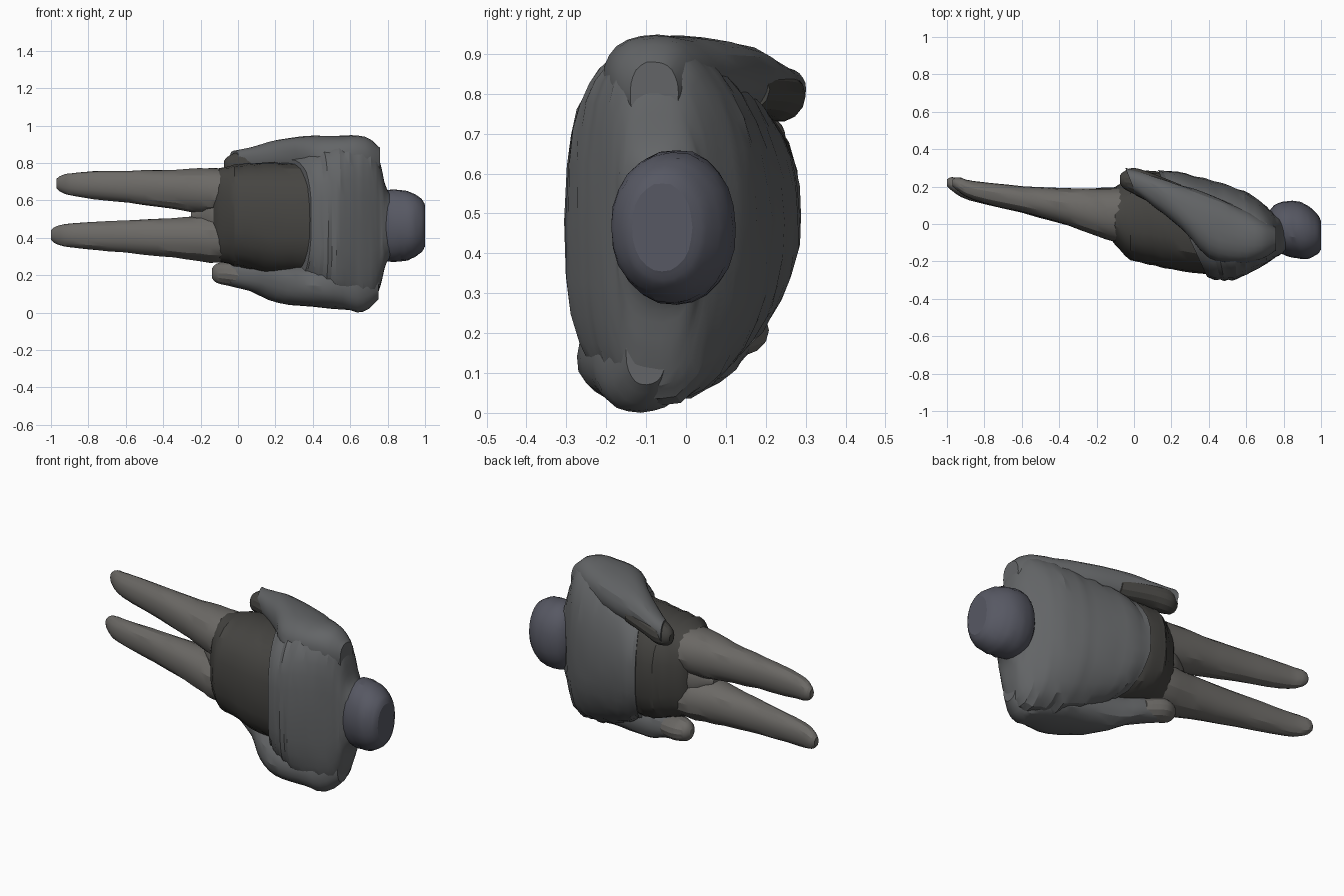
import bpy, bmesh, math, random

random.seed(4)


def material(name, rgb):
    m = bpy.data.materials.new(name)
    m.diffuse_color = (*rgb, 1)
    return m


CLOTH = material("grey_cloth", (0.125, 0.13, 0.135))
DARK = material("dark_cloth", (0.06, 0.058, 0.053))
LEG = material("warm_grey", (0.15, 0.143, 0.133))
HOOD = material("blue_grey", (0.095, 0.098, 0.125))


def smooth_steps(sections, steps):
    """Catmull-Rom interpolation between sections."""
    out = []
    last = len(sections) - 1
    for i in range(last):
        p = [sections[max(0, min(last, k))] for k in (i - 1, i, i + 1, i + 2)]
        for s in range(steps):
            t = s / steps
            out.append([0.5 * (2 * b + (c - a) * t + (2 * a - 5 * b + 4 * c - d) * t * t
                               + (3 * b - a - 3 * c + d) * t ** 3) for a, b, c, d in zip(*p)])
    out.append(list(sections[-1]))
    return out


def loft(name, sections, mat, power=2.0, front_power=None, segs=24, steps=3, crumple=0.0):
    """Sections: x, y centre, z centre, y radius, z radius, shear of x along y."""
    bm = bmesh.new()
    rings = []
    full = [tuple(s) + (0,) * (6 - len(s)) for s in sections]
    for x, yc, zc, ry, rz, shear in smooth_steps(full, steps):
        fold = 1 + random.uniform(-crumple, crumple)
        ring = []
        for k in range(segs):
            a = 2 * math.pi * k / segs
            c, s = math.cos(a), math.sin(a)
            p = front_power if front_power and c < 0 else power
            f = fold + random.uniform(-crumple, crumple)
            y = ry * f * math.copysign(abs(c) ** (2 / p), c)
            z = rz * f * math.copysign(abs(s) ** (2 / p), s)
            ring.append(bm.verts.new((x + shear * y, yc + y, zc + z)))
        rings.append(ring)
    for r, q in zip(rings, rings[1:]):
        for k in range(segs):
            n = (k + 1) % segs
            bm.faces.new((r[k], r[n], q[n], q[k]))
    bm.faces.new(rings[0])
    bm.faces.new(rings[-1])
    bmesh.ops.recalc_face_normals(bm, faces=bm.faces)
    me = bpy.data.meshes.new(name)
    bm.to_mesh(me)
    bm.free()
    me.materials.append(mat)
    me.shade_smooth()
    me.set_sharp_from_angle(angle=math.radians(22))
    ob = bpy.data.objects.new(name, me)
    bpy.context.collection.objects.link(ob)
    return ob


# Legs, lying along -x and rising slightly to the back at the feet
for name, z_tip, z_hip, dx in (("upper_leg", 0.69, 0.648, 0.03), ("lower_leg", 0.415, 0.394, 0.0)):
    rows = [(-1.0, 0.22, 0, 0.018, 0.025), (-0.97, 0.213, 0.05, 0.037, 0.047),
            (-0.88, 0.178, 0.15, 0.052, 0.067), (-0.6, 0.13, 0.4, 0.071, 0.087),
            (-0.35, 0.09, 0.75, 0.1, 0.106), (-0.15, 0.055, 1, 0.137, 0.126),
            (0.0, 0.04, 1, 0.15, 0.12)]
    loft(name, [(x + dx * (-x), y, z_tip + (z_hip - z_tip) * t, ry, rz)
                for x, y, t, ry, rz in rows], LEG, power=2.2, crumple=0.018, segs=18)

# Crotch joining the legs
loft("crotch", [(-0.25, 0.075, 0.515, 0.03, 0.03), (-0.2, 0.07, 0.515, 0.07, 0.08),
                (-0.13, 0.055, 0.515, 0.115, 0.15), (0, 0.04, 0.515, 0.15, 0.18)], LEG, segs=16)

# Hips, ending on a slant under the jacket hem
loft("hips", [(-0.13, 0.05, 0.52, 0.11, 0.21), (-0.1, 0.043, 0.52, 0.155, 0.25),
              (-0.02, 0.03, 0.52, 0.222, 0.27), (0.05, 0.035, 0.515, 0.247, 0.28, -0.1),
              (0.15, 0.02, 0.505, 0.26, 0.295, -0.2), (0.26, 0.0, 0.5, 0.268, 0.302, -0.35),
              (0.36, -0.025, 0.5, 0.25, 0.3, -0.35)],
     DARK, power=2.5, crumple=0.012)

# Jacket with a slanted hem, fuller at the front
loft("jacket", [(0.26, 0.002, 0.495, 0.288, 0.325, -0.46), (0.36, -0.015, 0.485, 0.283, 0.38, -0.3),
                (0.5, -0.042, 0.478, 0.257, 0.43, -0.1), (0.62, -0.05, 0.475, 0.212, 0.45),
                (0.71, -0.06, 0.47, 0.15, 0.43), (0.755, -0.065, 0.47, 0.115, 0.35),
                (0.79, -0.06, 0.465, 0.1, 0.21), (0.83, -0.05, 0.465, 0.08, 0.15)],
     CLOTH, power=2.2, front_power=3.0, segs=32, steps=4, crumple=0.013)

# Sleeves running from the shoulders back to the hips
loft("upper_sleeve", [(-0.02, 0.235, 0.81, 0.065, 0.055, -0.4), (0.08, 0.18, 0.82, 0.095, 0.065, -0.4),
                      (0.22, 0.10, 0.835, 0.13, 0.09, -0.3), (0.4, -0.01, 0.835, 0.17, 0.11),
                      (0.56, -0.06, 0.835, 0.15, 0.11), (0.68, -0.08, 0.83, 0.11, 0.11),
                      (0.76, -0.08, 0.8, 0.06, 0.08)], CLOTH, power=2.3, crumple=0.018)
loft("lower_sleeve", [(-0.06, 0.12, 0.205, 0.07, 0.06, -0.4), (0.08, 0.055, 0.185, 0.11, 0.075, -0.4),
                      (0.22, -0.03, 0.15, 0.155, 0.1, -0.3), (0.4, -0.095, 0.145, 0.175, 0.115),
                      (0.56, -0.105, 0.13, 0.145, 0.115), (0.67, -0.115, 0.112, 0.09, 0.107),
                      (0.75, -0.1, 0.15, 0.05, 0.08)], CLOTH, power=2.3, crumple=0.018)

# Hands
loft("upper_hand", [(-0.075, 0.24, 0.785, 0.02, 0.025), (-0.055, 0.235, 0.785, 0.045, 0.05),
                    (0.0, 0.23, 0.795, 0.07, 0.065), (0.1, 0.19, 0.805, 0.08, 0.06),
                    (0.25, 0.13, 0.81, 0.08, 0.06)], DARK, segs=14)
loft("lower_hand", [(-0.14, 0.145, 0.21, 0.02, 0.025), (-0.115, 0.14, 0.21, 0.052, 0.052),
                    (-0.05, 0.13, 0.207, 0.078, 0.065), (0.05, 0.085, 0.19, 0.08, 0.06)], LEG, segs=14)

# Head, a rounded knob with a flattened crown
loft("head", [(0.71, -0.02, 0.46, 0.07, 0.1), (0.75, -0.015, 0.465, 0.115, 0.16),
              (0.8, -0.022, 0.465, 0.143, 0.192), (0.87, -0.03, 0.465, 0.152, 0.19),
              (0.93, -0.045, 0.465, 0.14, 0.175), (0.98, -0.055, 0.465, 0.108, 0.145),
              (1.0, -0.06, 0.465, 0.075, 0.11)], HOOD, power=2.1, crumple=0.012)
